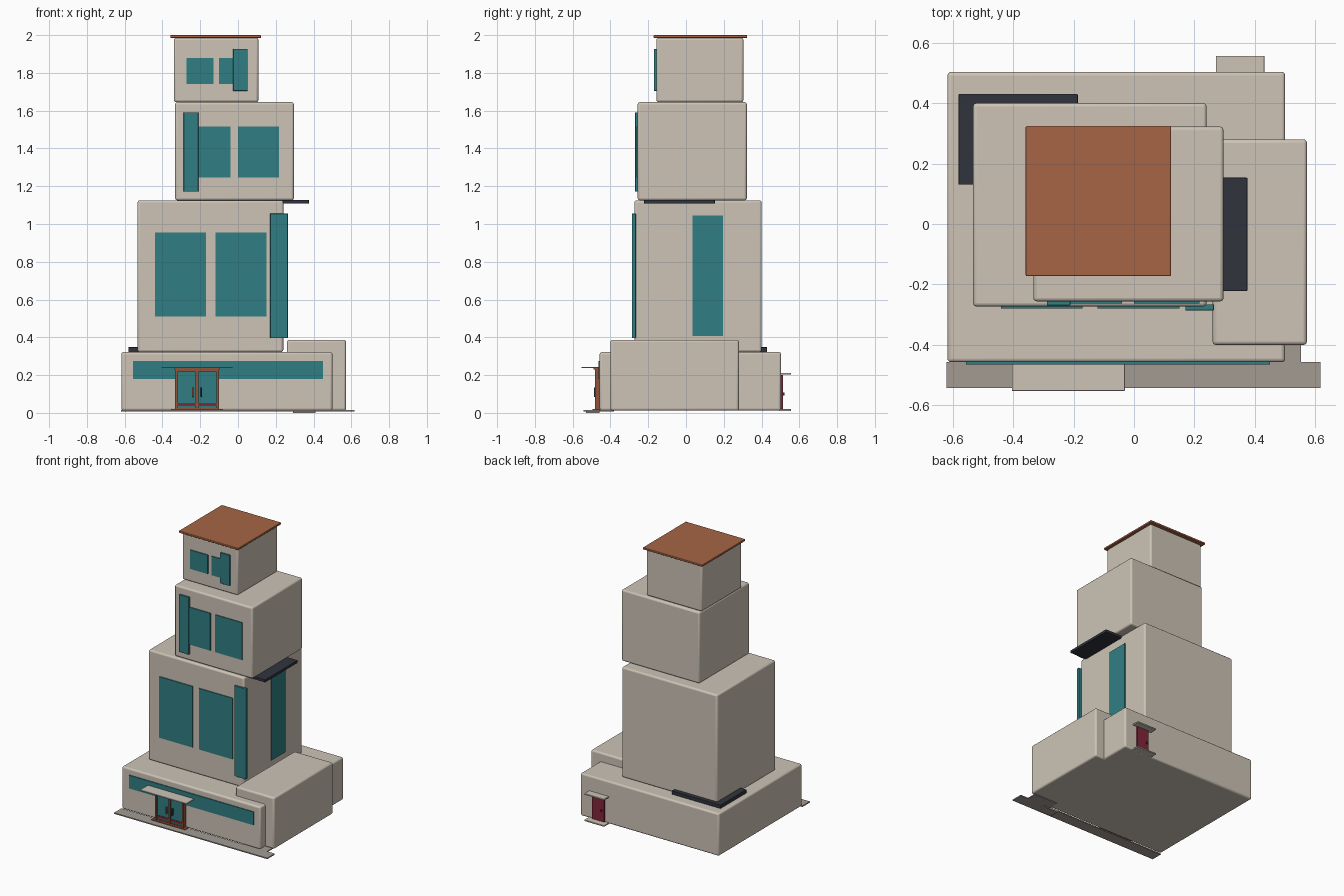
import bpy

cube = bpy.data.objects.get("Cube")
if cube:
    bpy.data.objects.remove(cube, do_unlink=True)


def material(name, red, green, blue):
    mat = bpy.data.materials.new(name)
    mat.use_nodes = True
    mat.diffuse_color = (red, green, blue, 1)
    shader = next(node for node in mat.node_tree.nodes if node.type == "BSDF_PRINCIPLED")
    shader.inputs["Base Color"].default_value = mat.diffuse_color
    shader.inputs["Roughness"].default_value = 0.8
    return mat


plaster = material("warm beige plaster", 0.61, 0.55, 0.47)
glass = material("teal glass", 0.03, 0.21, 0.23)
tile = material("terracotta roof", 0.38, 0.13, 0.06)
slate = material("dark slate", 0.03, 0.034, 0.045)
crimson = material("deep red", 0.22, 0.02, 0.04)
paving = material("grey paving", 0.36, 0.33, 0.29)
wood = material("brown door frame", 0.27, 0.09, 0.04)


def box(name, mat, x, y, z, bevel=0):
    """Box from (low, high) extents on each axis, with optional rounded edges."""
    extents = (x, y, z)
    bpy.ops.mesh.primitive_cube_add(
        size=1, location=[(low + high) / 2 for low, high in extents])
    part = bpy.context.object
    part.name = part.data.name = name
    part.scale = [high - low for low, high in extents]
    bpy.ops.object.transform_apply(location=False, rotation=False, scale=True)
    part.data.materials.append(mat)
    if bevel:
        rounding = part.modifiers.new("rounded edges", "BEVEL")
        rounding.width = bevel
        rounding.segments = 3
        bpy.ops.object.shade_smooth_by_angle()


def volume(name, x, y, z):
    """Rounded plaster block of the building."""
    box(name, plaster, x, y, z, bevel=0.012)


def around(centre, half):
    """Extent reaching equally far to both sides of a centre."""
    return (centre - half, centre + half)


def on_front(name, mat, wall, x, z, depth, bevel=0):
    """Plate standing out from a front wall by the given depth."""
    box(name, mat, x, (wall - depth, wall + thin), z, bevel)


# Shared planes: the front wall of each storey, the back wall and floor levels
thin = 0.007
ground_front, lower_front, middle_front, upper_front = -0.457, -0.273, -0.256, -0.157
back_wall = 0.503
floor, terrace, middle_floor, upper_floor, roof = 0.012, 0.322, 1.125, 1.645, 1.985
side_wall = 0.24

# Stacked building volumes
volume("ground_floor", (-0.617, 0.5), (ground_front, back_wall), (floor, terrace))
volume("side_annex", (0.26, 0.572), (-0.4, 0.28), (floor, 0.387))
volume("lower_tower", (-0.532, side_wall), (lower_front, 0.4), (terrace, middle_floor))
volume("middle_tower", (-0.333, 0.296), (middle_front, 0.322), (middle_floor, upper_floor))
volume("upper_tower", (-0.34, 0.108), (upper_front, 0.304), (upper_floor, roof))
box("roof_slab", tile, (-0.358, 0.122), (-0.172, 0.324), (roof, 2), bevel=0.004)

# Paving in front and around the annex corner
box("front_paving", paving, (-0.62, 0.616), (-0.542, ground_front), (thin, 0.015))
box("corner_paving", paving, (0.36, 0.553), (ground_front, -0.38), (thin, 0.014))
box("paving_ramp", paving, around(0.35, 0.06), (-0.53, ground_front), (0, thin))

# Flat front windows, in pairs on every tower storey
on_front("shop_window_band", glass, ground_front, (-0.555, 0.45), (0.18, 0.276), thin)
for storey, wall, z, right_pane, left_pane in (
        ("lower", lower_front, (0.51, 0.955), (-0.44, -0.17), (-0.12, 0.15)),
        ("middle", middle_front, (1.245, 1.517), (-0.21, -0.04), (0, 0.216)),
        ("upper", upper_front, (1.742, 1.88), (-0.272, -0.13), (-0.1, -0.02))):
    on_front(storey + "_window_right", glass, wall, right_pane, z, thin)
    on_front(storey + "_window_left", glass, wall, left_pane, z, thin)

# Raised vertical glass strips beside the windows
for storey, wall, x, z in (
        ("lower", lower_front, (0.17, 0.264), (0.396, 1.055)),
        ("middle", middle_front, (-0.288, -0.21), (1.172, 1.59)),
        ("upper", upper_front, (-0.026, 0.05), (1.705, 1.927))):
    on_front(storey + "_glass_strip", glass, wall, x, z, depth=0.013, bevel=0.002)

# Tall side window, the dark ledge above it and the slab on the rear terrace
box("side_window", glass, around(side_wall, thin), (0.035, 0.197), (0.408, 1.046))
box("side_ledge", slate, (0.2, 0.375), (-0.222, 0.153), (1.108, 1.128), bevel=0.003)
box("terrace_slab", slate, (-0.58, -0.186), (0.13, 0.43), (terrace, 0.348), bevel=0.003)

# Front entrance: canopy, step and door frame
entrance, door_top, door_base = -0.217, 0.23, 0.02
canopy_base = door_top + thin
box("entrance_canopy", plaster, around(entrance, 0.187), (-0.552, ground_front),
    (canopy_base, canopy_base + thin), bevel=0.002)
on_front("canopy_trim", wood, ground_front, around(entrance, 0.12),
         (door_top, canopy_base), depth=0.033)
on_front("entrance_step", wood, ground_front, around(entrance, 0.137),
         (floor, door_base), depth=0.038)
on_front("door_head", wood, ground_front, around(entrance, 0.115),
         (door_top - 2 * thin, door_top), depth=0.026)
for place, side in (("right", -1), ("middle", 0), ("left", 1)):
    on_front(place + "_jamb", wood, ground_front, around(entrance + side * 0.109, thin),
             (door_base, door_top), depth=0.026)

# Front door leaves with mirrored glass, rails and handles
for place, side, handle in (("right", -1, wood), ("left", 1, slate)):
    leaf = around(entrance + side * 0.054, 0.05)
    on_front(place + "_door_glass", glass, ground_front, leaf, (door_base, door_top), depth=0.017)
    on_front(place + "_kick_rail", crimson, ground_front, leaf, (0.036, 0.053), depth=0.02)
    on_front(place + "_bottom_rail", wood, ground_front, leaf,
             (door_base, door_base + thin), depth=0.02)
    on_front(place + "_handle", handle, ground_front, around(entrance + side * 0.023, 0.004),
             (0.085, 0.135), depth=0.03, bevel=0.002)

# Back door with matching awning and step
back_door, hood = 0.351, around(0.351, 0.08)
box("back_door", crimson, around(back_door, 0.05), around(back_wall, 0.01), (door_base, 0.2))
box("back_door_handle", slate, around(back_door - 0.03, 0.004),
    (back_wall, back_wall + 0.018), around(0.1, thin))
for name, height in (("back_awning", 0.207), ("back_step", 0.015)):
    box(name, plaster, hood, (back_wall - thin, 0.556), around(height, 0.005), bevel=0.002)
